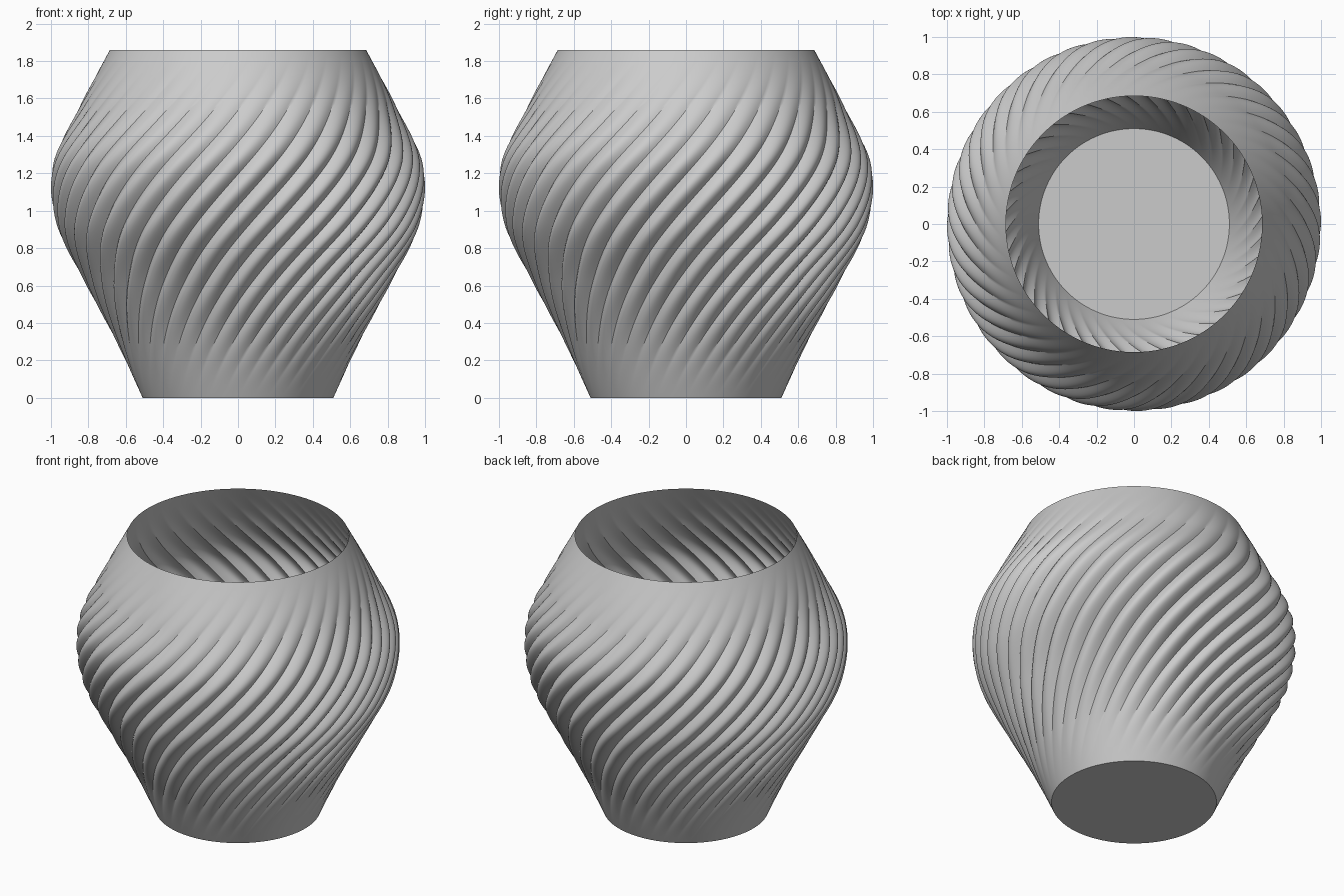
import bpy, bmesh, math

if "Cube" in bpy.data.objects:
    bpy.data.objects.remove(bpy.data.objects["Cube"], do_unlink=True)

HEIGHT = 1.86
FLUTES = 40
STEPS = 12          # columns per flute
ROWS = 90
TWIST = 0.92        # radians per unit of height
DEPTH = 0.045
# Outer radii at even heights, with one guide value beyond each end
RADII = [0.375, 0.51, 0.655, 0.82, 0.97, 0.99, 0.85, 0.685, 0.52]


def outer_radius(t):
    """Smooth curve through the profile radii, t from 0 to 1."""
    spans = len(RADII) - 3
    i = min(int(t * spans), spans - 1)
    u = t * spans - i
    a, b, c, d = RADII[i:i + 4]
    return b + 0.5 * u * (c - a + u * (2 * a - 5 * b + 4 * c - d
                                       + u * (3 * (b - c) + d - a)))


def flute_cut(t, column):
    """Rounded ribs with sharp valleys, fading out at foot and rim."""
    rib = abs(math.sin(math.pi * column / STEPS))
    return DEPTH * math.sin(math.pi * t) ** 2 * (1 - rib)


clay = bpy.data.materials.new("light grey clay")
clay.use_nodes = True
grey = (0.6, 0.6, 0.6, 1)
clay.diffuse_color = grey
clay.node_tree.nodes["Principled BSDF"].inputs["Base Color"].default_value = grey

# Thin twisted wall with a flat floor, open at the top
bm = bmesh.new()
columns = FLUTES * STEPS
rings = []
for row in range(ROWS + 1):
    t = row / ROWS
    z = t * HEIGHT
    ring = []
    for col in range(columns):
        angle = 2 * math.pi * col / columns + TWIST * z
        r = outer_radius(t) - flute_cut(t, col)
        ring.append(bm.verts.new((r * math.cos(angle), r * math.sin(angle), z)))
    rings.append(ring)

for low, high in zip(rings, rings[1:]):
    for i in range(columns):
        j = (i + 1) % columns
        bm.faces.new((low[i], low[j], high[j], high[i]))
bm.faces.new(rings[0][::-1])

mesh = bpy.data.meshes.new("fluted_vase")
bm.to_mesh(mesh)
bm.free()
mesh.materials.append(clay)
vase = bpy.data.objects.new("fluted_vase", mesh)
bpy.context.collection.objects.link(vase)

# Smooth ribs, crisp valleys and foot edge
bpy.ops.object.select_all(action='DESELECT')
vase.select_set(True)
bpy.context.view_layer.objects.active = vase
bpy.ops.object.shade_smooth_by_angle(angle=math.radians(30))
